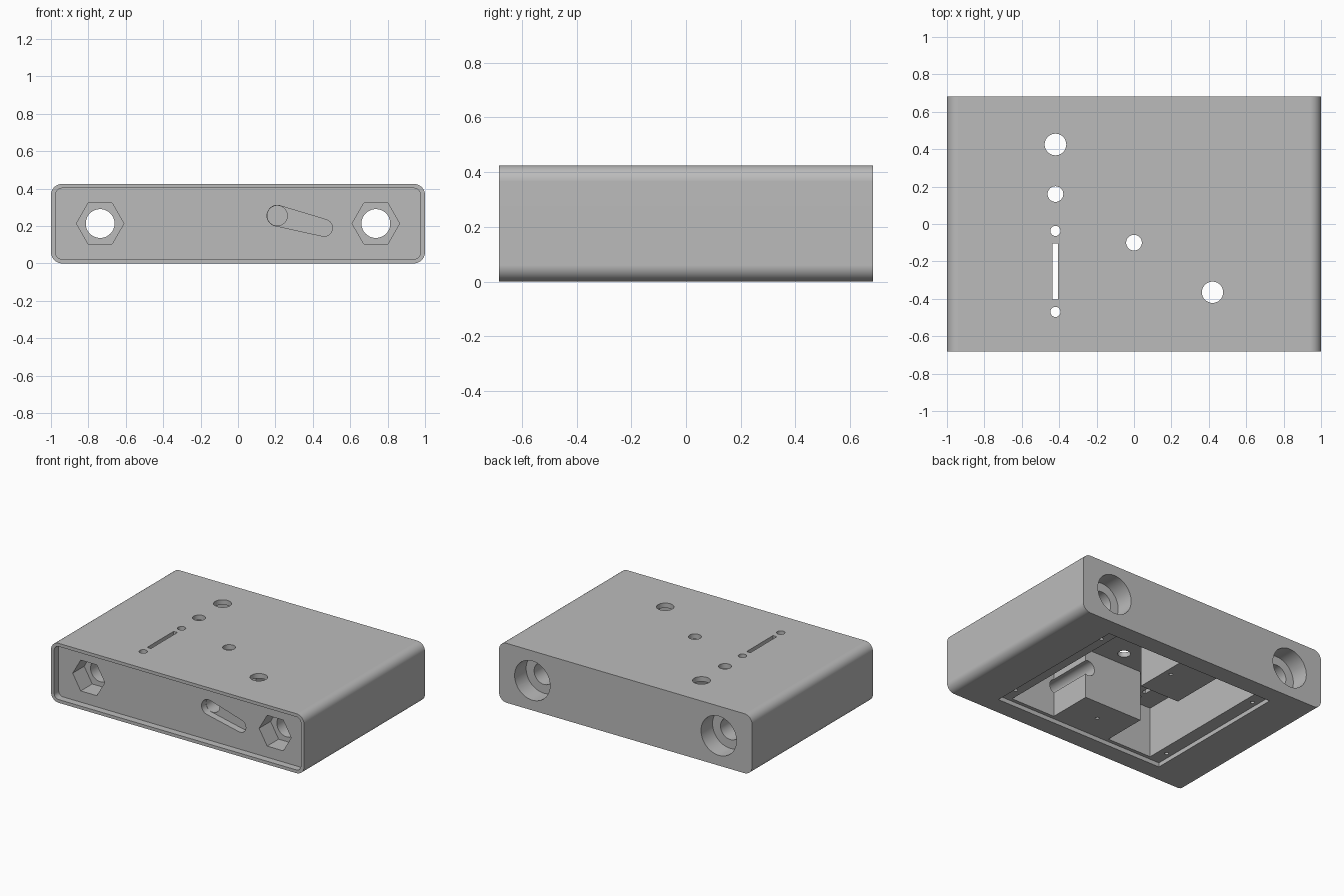
import bpy, bmesh
from math import cos, sin, pi, radians, atan2

if "Cube" in bpy.data.objects:
    bpy.data.objects.remove(bpy.data.objects["Cube"])

grey = bpy.data.materials.new("light_grey")
grey.use_nodes = True
COLOUR = (0.5, 0.5, 0.5, 1)
grey.diffuse_color = COLOUR
grey.node_tree.nodes["Principled BSDF"].inputs["Base Color"].default_value = COLOUR


def prism(name, outline, axis, lo, hi):
    """Extrude a 2D outline along y or z."""
    place = (lambda u, v, w: (u, w, v)) if axis == "y" else (lambda u, v, w: (u, v, w))
    bm = bmesh.new()
    base = bm.faces.new([bm.verts.new(place(u, v, lo)) for u, v in outline])
    top = bmesh.ops.extrude_face_region(bm, geom=[base])["geom"]
    shift = [b - a for a, b in zip(place(0, 0, lo), place(0, 0, hi))]
    bmesh.ops.translate(bm, vec=shift, verts=[g for g in top if isinstance(g, bmesh.types.BMVert)])
    bmesh.ops.recalc_face_normals(bm, faces=bm.faces)
    mesh = bpy.data.meshes.new(name)
    bm.to_mesh(mesh)
    bm.free()
    mesh.materials.append(grey)
    obj = bpy.data.objects.new(name, mesh)
    bpy.context.collection.objects.link(obj)
    return obj


def arc(x, y, r, start, sweep, n):
    return [(x + r * cos(start + sweep * i / n), y + r * sin(start + sweep * i / n))
            for i in range(n + 1)]


def circle(x, y, r, n=48):
    return arc(x, y, r, 0, 2 * pi, n)[:-1]


def rect(x0, y0, x1, y1):
    return [(x0, y0), (x1, y0), (x1, y1), (x0, y1)]


def rounded(x0, y0, x1, y1, r, n=12):
    corners = [(x1 - r, y1 - r), (x0 + r, y1 - r), (x0 + r, y0 + r), (x1 - r, y0 + r)]
    return [p for i, (x, y) in enumerate(corners) for p in arc(x, y, r, i * pi / 2, pi / 2, n)]


def slot(x0, y0, r0, x1, y1, r1):
    a = atan2(y1 - y0, x1 - x0)
    return arc(x0, y0, r0, a + pi / 2, pi, 20) + arc(x1, y1, r1, a - pi / 2, pi, 20)


W, D, H = 1.0, 0.683, 0.425
FRONT = -D + 0.05      # recessed front panel
LEDGE, CEILING = 0.03, 0.39

body = prism("enclosure_body", rounded(-W, 0, W, H, 0.06), "y", -D, D)

cutters = [
    # front panel recess and bottom lid recess
    prism("front_recess", rounded(-0.975, 0.023, 0.975, 0.402, 0.035), "y", -D - 0.1, FRONT),
    prism("lid_recess", rect(-0.675, -0.555, 0.675, 0.555), "z", -0.1, LEDGE),
    # inner cavity, leaving a screw block at front and back
    prism("cavity", [(-0.58, -0.53), (-0.23, -0.53), (-0.23, -0.21), (0.23, -0.21),
                     (0.23, -0.53), (0.58, -0.53), (0.58, 0.53), (0.05, 0.53),
                     (0.05, 0.13), (-0.26, 0.13), (-0.26, 0.53), (-0.58, 0.53)],
          "z", -0.05, CEILING),
    # front cable slot and the channel behind it
    prism("cable_slot", slot(0.21, 0.255, 0.055, 0.46, 0.19, 0.045), "y", -D - 0.1, FRONT + 0.05),
    prism("cable_channel", circle(0.21, 0.255, 0.0535), "y", -D - 0.1, -0.15),
    # slit in the top
    prism("top_slit", rect(-0.435, -0.405, -0.405, -0.105), "z", 0.3, 0.6),
]

# bolt holes with hexagonal nut pockets in front and counterbores behind
for x in (-0.737, 0.737):
    cutters += [
        prism("bolt_hole", circle(x, 0.213, 0.077), "y", -1, 1),
        prism("nut_pocket", circle(x, 0.213, 0.127, 6), "y", -D - 0.1, FRONT + 0.13),
        prism("counterbore", circle(x, 0.213, 0.14), "y", D - 0.13, D + 0.1),
    ]

# round holes through the top
for x, y, r in [(-0.42, 0.425, 0.058), (-0.42, 0.16, 0.042), (-0.42, -0.037, 0.027),
                (-0.42, -0.47, 0.027), (0, -0.1, 0.042), (0.42, -0.365, 0.057)]:
    cutters.append(prism("top_hole", circle(x, y, r, 32), "z", 0.3, 0.6))

# lid screw holes
for side in (-1, 1):
    for x, y in [(-0.635, 0.43), (0, 0.37), (0.635, 0.43)]:
        cutters.append(prism("screw_hole", circle(x, side * y, 0.013, 16), "z", -0.1, 0.16))

for c in cutters:
    c.hide_render = True
    cut = body.modifiers.new(c.name, "BOOLEAN")
    cut.operation = "DIFFERENCE"
    cut.solver = "EXACT"
    cut.object = c

# bake the cuts and drop the cutters
deps = bpy.context.evaluated_depsgraph_get()
result = bpy.data.meshes.new_from_object(body.evaluated_get(deps))
body.modifiers.clear()
body.data = result
for c in cutters:
    bpy.data.objects.remove(c)

bpy.ops.object.select_all(action="DESELECT")
body.select_set(True)
bpy.context.view_layer.objects.active = body
bpy.ops.object.shade_smooth_by_angle(angle=radians(25))
weighted = body.modifiers.new("even_shading", "WEIGHTED_NORMAL")
weighted.keep_sharp = True
